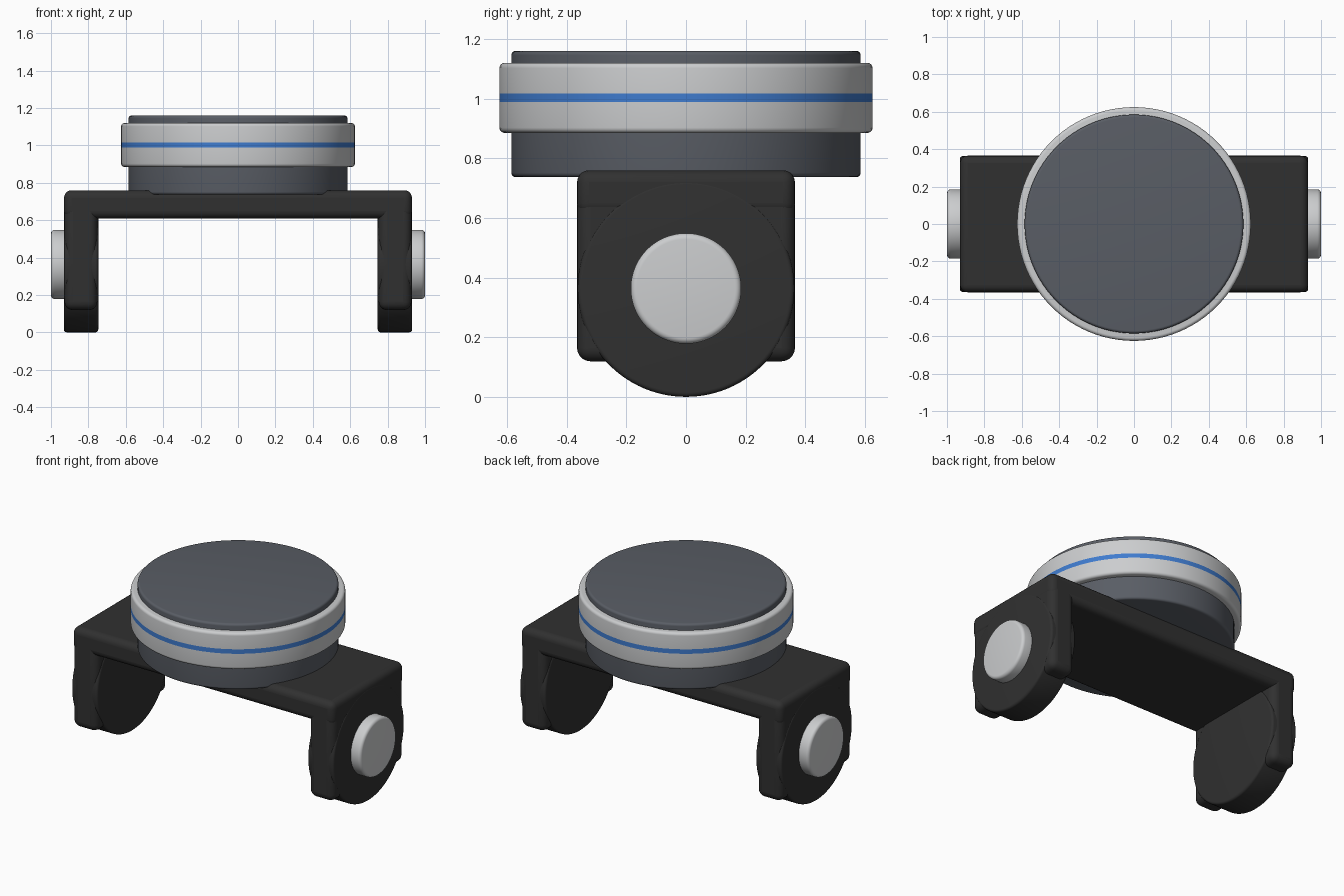
import bpy, math
from mathutils import Vector

if "Cube" in bpy.data.objects:
    bpy.data.objects.remove(bpy.data.objects["Cube"])


def mat(name, rgb):
    m = bpy.data.materials.new(name)
    m.diffuse_color = (*rgb, 1)
    m.use_nodes = True
    m.node_tree.nodes["Principled BSDF"].inputs["Base Color"].default_value = m.diffuse_color
    return m


BLACK = mat("matte black", (0.03, 0.03, 0.03))
DARK = mat("slate grey", (0.1, 0.11, 0.13))
LIGHT = mat("light grey", (0.6, 0.61, 0.62))
BLUE = mat("blue", (0.05, 0.2, 0.62))


def finish(ob, mats):
    for m in mats:
        ob.data.materials.append(m)
    bpy.ops.object.select_all(action='DESELECT')
    ob.select_set(True)
    bpy.context.view_layer.objects.active = ob
    bpy.ops.object.shade_smooth_by_angle(angle=math.radians(35))
    return ob


def box(name, lo, hi, bevel, m):
    """Rounded box between two corners."""
    lo, hi = Vector(lo), Vector(hi)
    bpy.ops.mesh.primitive_cube_add(size=1, location=(lo + hi) / 2)
    ob = bpy.context.object
    ob.name = name
    for v in ob.data.vertices:
        v.co *= (hi - lo)
    b = ob.modifiers.new("round", 'BEVEL')
    b.width, b.segments = bevel, 5
    return finish(ob, [m])


def disc(name, r, t0, t1, bevel, mats, axis='Z', centre_z=0, sign=1, stripe=None, n=96):
    """Rounded disc lathed about z, or about x when axis is X."""
    prof = []
    for cz, a0 in ((t0 + bevel, -90), (t1 - bevel, 0)):
        for i in range(6):
            a = math.radians(a0 + 18 * i)
            prof.append((r - bevel + bevel * math.cos(a), cz + bevel * math.sin(a)))
    if stripe:
        prof[6:6] = [(r, stripe[0]), (r, stripe[1])]
    verts, faces, k = [], [], len(prof)
    for j in range(n):
        c, s = math.cos(2 * math.pi * j / n), math.sin(2 * math.pi * j / n)
        for rr, t in prof:
            verts.append((rr * c, rr * s, t) if axis == 'Z'
                         else (sign * t, sign * rr * c, centre_z + rr * s))
    for j in range(n):
        a, b = j * k, (j + 1) % n * k
        faces += [(a + i, b + i, b + i + 1, a + i + 1) for i in range(k - 1)]
    faces.append([j * k for j in reversed(range(n))])
    faces.append([j * k + k - 1 for j in range(n)])
    me = bpy.data.meshes.new(name)
    me.from_pydata(verts, [], faces)
    ob = bpy.data.objects.new(name, me)
    bpy.context.collection.objects.link(ob)
    finish(ob, mats)
    if stripe:
        for p in me.polygons:
            if stripe[0] < p.center.z < stripe[1] and abs(p.normal.z) < 0.1:
                p.material_index = 1
    return ob


# bracket bridge
box("bracket_bridge", (-0.93, -0.365, 0.61), (0.93, 0.365, 0.76), 0.04, BLACK)

# side arms, round pivot plates and pivot caps
for side, s in (("right", 1), ("left", -1)):
    xs = sorted((s * 0.752, s * 0.928))
    box(side + "_arm", (xs[0], -0.365, 0.12), (xs[1], 0.365, 0.74), 0.045, BLACK)
    disc(side + "_pivot_plate", 0.363, 0.747, 0.931, 0.015, [BLACK], 'X', 0.364, s)
    disc(side + "_pivot_cap", 0.185, 0.90, 1.0, 0.02, [LIGHT], 'X', 0.364, s)

# round head with collar and blue stripe
disc("head_core", 0.585, 0.737, 1.16, 0.015, [DARK])
disc("head_collar", 0.625, 0.885, 1.12, 0.018, [LIGHT, BLUE], stripe=(0.988, 1.017))
